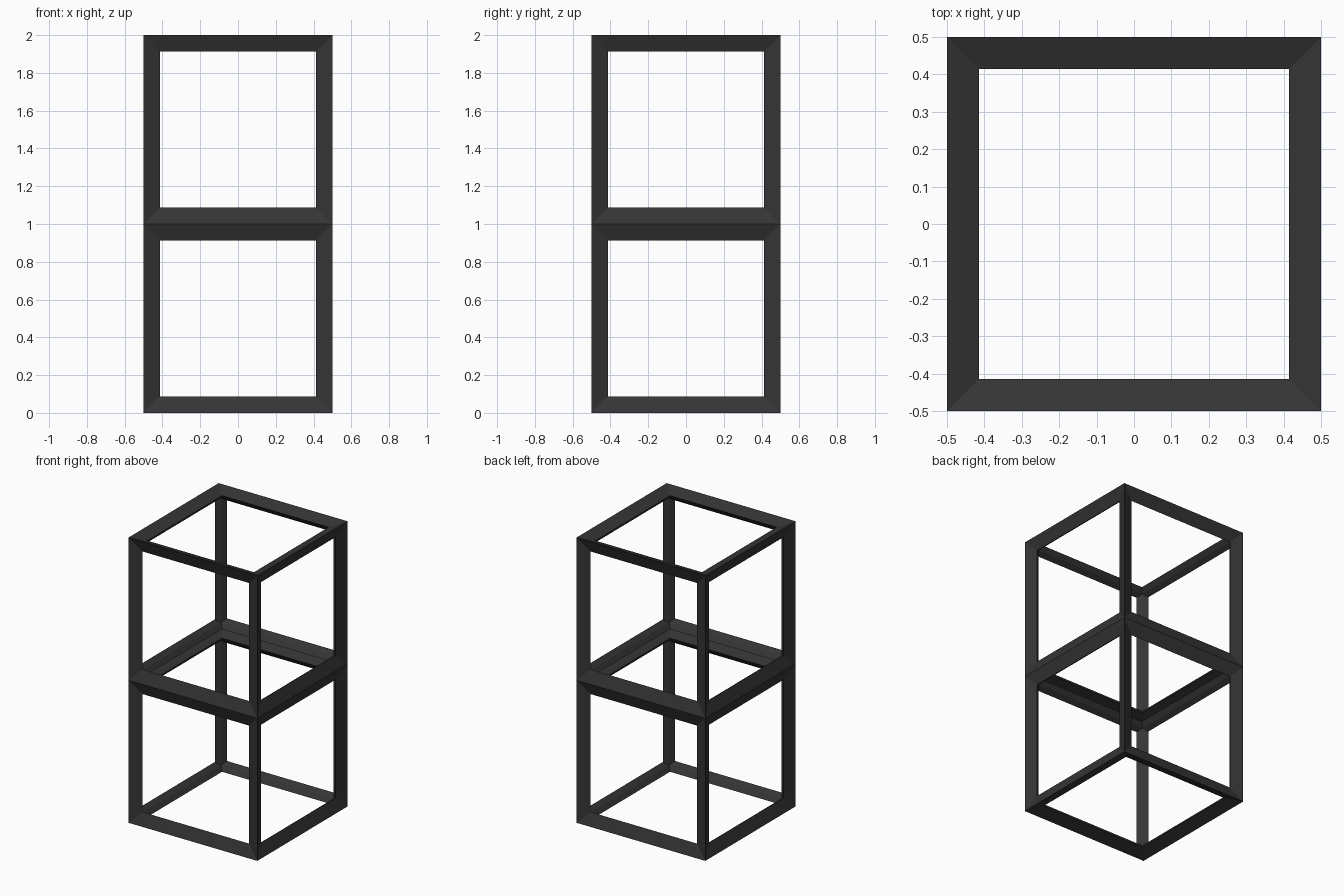
import bpy, bmesh
from itertools import product

if "Cube" in bpy.data.objects:
    bpy.data.objects.remove(bpy.data.objects["Cube"])

HALF = 0.5      # half size of one cube frame
WIDTH = 0.0862  # visible bar width
SLOPE = 0.0315  # how far each bar face slopes inward

mat = bpy.data.materials.new("dark_frame")
mat.diffuse_color = (0.035, 0.035, 0.035, 1)
mat.use_nodes = True
mat.node_tree.nodes["Principled BSDF"].inputs["Base Color"].default_value = mat.diffuse_color


def cube_frame(name, z):
    """Open cube of mitred bars with a kite-shaped cross-section."""
    bm = bmesh.new()
    outer, inner, panel = {}, {}, {}
    for s in product((-1, 1), repeat=3):
        outer[s] = bm.verts.new([c * HALF for c in s])
        inner[s] = bm.verts.new([c * (HALF - 2 * SLOPE) for c in s])
        # one window corner for each of the three cube sides meeting here
        for n in range(3):
            panel[s, n] = bm.verts.new(
                [c * (HALF - (SLOPE if k == n else WIDTH)) for k, c in enumerate(s)])
    # twelve bars, each with four long faces
    for axis in range(3):
        u, v = [k for k in range(3) if k != axis]
        for s in outer:
            if s[axis] > 0:
                continue
            e = tuple(-c if k == axis else c for k, c in enumerate(s))
            ring_a = (outer[s], panel[s, u], inner[s], panel[s, v])
            ring_b = (outer[e], panel[e, u], inner[e], panel[e, v])
            for i in range(4):
                j = (i + 1) % 4
                bm.faces.new((ring_a[i], ring_a[j], ring_b[j], ring_b[i]))
    bmesh.ops.recalc_face_normals(bm, faces=bm.faces[:])
    me = bpy.data.meshes.new(name)
    bm.to_mesh(me)
    bm.free()
    me.materials.append(mat)
    ob = bpy.data.objects.new(name, me)
    ob.location.z = z
    bpy.context.collection.objects.link(ob)


# two stacked cube frames
cube_frame("lower_frame", HALF)
cube_frame("upper_frame", 3 * HALF)
